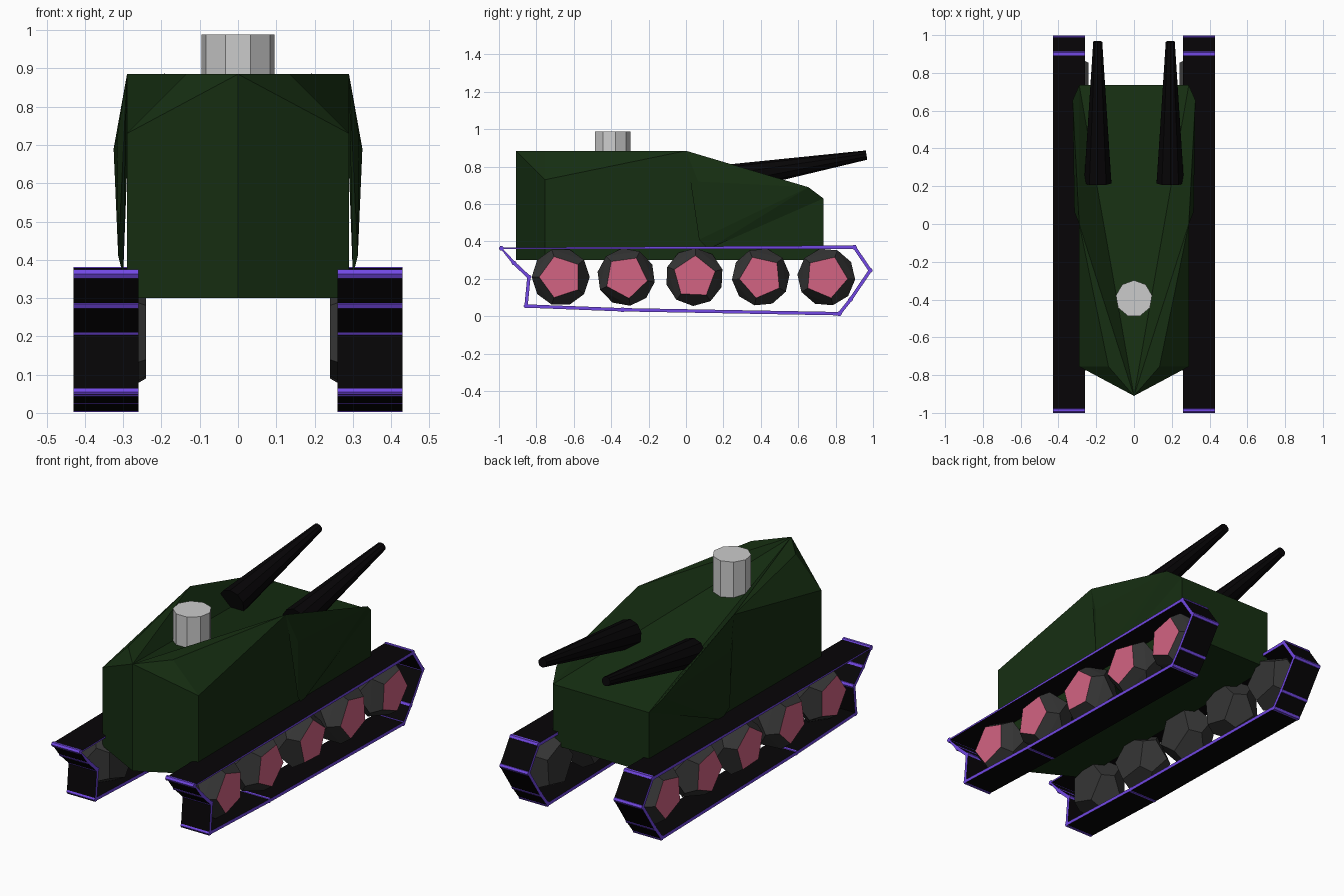
import bpy, bmesh, math
from mathutils import Vector, Matrix

if "Cube" in bpy.data.objects:
    bpy.data.objects.remove(bpy.data.objects["Cube"])


def material(name, rgb):
    m = bpy.data.materials.new(name)
    m.diffuse_color = (*rgb, 1)
    m.use_nodes = True
    m.node_tree.nodes["Principled BSDF"].inputs["Base Color"].default_value = m.diffuse_color
    return m


GREEN = material("hull_green", (0.008, 0.028, 0.006))
BLACK = material("black", (0.002, 0.0015, 0.002))
PURPLE = material("purple_trim", (0.17, 0.065, 0.78))
RUBBER = material("dark_grey", (0.036, 0.036, 0.036))
PINK = material("pink_hub", (0.65, 0.125, 0.225))


def finish(name, bm, mats=(), mirror=True):
    bmesh.ops.recalc_face_normals(bm, faces=bm.faces[:])
    me = bpy.data.meshes.new(name)
    bm.to_mesh(me)
    bm.free()
    for m in mats:
        me.materials.append(m)
    ob = bpy.data.objects.new(name, me)
    bpy.context.collection.objects.link(ob)
    if mirror:
        mod = ob.modifiers.new("mirror", 'MIRROR')
        mod.use_clip = True
    return ob


def hull_of(points):
    bm = bmesh.new()
    for p in points:
        bm.verts.new(p)
    bmesh.ops.convex_hull(bm, input=bm.verts[:])
    loose = [v for v in bm.verts if not v.link_faces]
    bmesh.ops.delete(bm, geom=loose, context='VERTS')
    return bm


# Hull: right half, mirrored; the roof dips between its raised side edges
W, Z0 = 0.29, 0.30
pts = {
    'nose': (0, -0.91, 0.885), 'nose_b': (0, -0.91, Z0),
    'cham': (0.135, -0.755, 0.885), 'cor': (W, -0.755, 0.73), 'cor_b': (W, -0.755, Z0),
    'mid': (W, 0, 0.885), 'rear': (W, 0.735, 0.63), 'rear_b': (W, 0.735, Z0),
    'rc': (0, 0.735, 0.63), 'rc_b': (0, 0.735, Z0),
}
faces = ["nose_b cor_b cor nose", "nose cor cham", "cham cor mid", "nose cham mid",
         "nose mid rear", "nose rear rc", "cor_b rear_b rear mid cor",
         "rear_b rc_b rc rear", "nose_b rc_b rear_b cor_b"]
bm = bmesh.new()
vs = {k: bm.verts.new(p) for k, p in pts.items()}
for f in faces:
    bm.faces.new([vs[k] for k in f.split()])
finish("hull", bm, [GREEN])

# Side armour plates, bulging out from the rear half of the hull
finish("side_armour", hull_of([
    (W, 0, 0.885), (0.316, 0.065, 0.72), (0.325, 0.655, 0.69), (0.313, 0.07, 0.41),
    (0.30, 0.12, 0.36), (W, 0.70, 0.64), (W, 0.735, 0.63)]), [GREEN])

# Hatch cylinder on the roof
bm = bmesh.new()
bmesh.ops.create_cone(bm, cap_ends=True, segments=9, radius1=0.097, radius2=0.097, depth=0.24)
bmesh.ops.translate(bm, verts=bm.verts[:], vec=(0, -0.395, 0.868))
finish("hatch", bm, mirror=False)

# Twin tapered gun barrels
a, b = Vector((0.192, 0.218, 0.735)), Vector((0.192, 0.965, 0.862))
bm = bmesh.new()
bmesh.ops.create_cone(bm, cap_ends=True, segments=10, radius1=0.076, radius2=0.025,
                      depth=(b - a).length)
bmesh.ops.rotate(bm, verts=bm.verts[:], cent=(0, 0, 0),
                 matrix=Vector((0, 0, 1)).rotation_difference(b - a).to_matrix())
bmesh.ops.translate(bm, verts=bm.verts[:], vec=(a + b) / 2)
finish("gun_barrel", bm, [BLACK])

# Track belts: thin black loop with purple rims
profile = [(-0.987, 0.363), (0.90, 0.370), (0.985, 0.245), (0.88, 0.09), (0.82, 0.014),
           (-0.34, 0.035), (-0.855, 0.055), (-0.84, 0.21), (-0.92, 0.285)]
P = [Vector(p) for p in profile]
n, T = len(P), 0.009


def offset_corner(i, d):
    e1 = (P[i] - P[i - 1]).normalized()
    e2 = (P[(i + 1) % n] - P[i]).normalized()
    n1, n2 = Vector((-e1.y, e1.x)), Vector((-e2.y, e2.x))
    return P[i] + (n1 + n2) * d / max(0.8, 1 + n1.dot(n2))


bm = bmesh.new()
out_l, out_r, in_l, in_r = [
    [bm.verts.new((x, *offset_corner(i, d))) for i in range(n)]
    for d in (T, -T) for x in (0.26, 0.43)]
for i in range(n):
    j = (i + 1) % n
    for r1, r2, mi in ((out_l, out_r, 0), (in_l, in_r, 0), (out_l, in_l, 1), (out_r, in_r, 1)):
        bm.faces.new((r1[i], r1[j], r2[j], r2[i])).material_index = mi
finish("track", bm, [BLACK, PURPLE])

# Purple bars across the belt at each bend
bm = bmesh.new()
for p in P:
    bmesh.ops.create_cone(bm, cap_ends=True, segments=6, radius1=0.0135, radius2=0.0135,
                          depth=0.17, matrix=Matrix.Translation((0.345, *p))
                          @ Matrix.Rotation(math.pi / 2, 4, 'Y'))
finish("track_bars", bm, [PURPLE])

# Road wheels: flattened dodecahedra with a pink outer face
for k, y in enumerate((-0.67, -0.32, 0.045, 0.40, 0.75)):
    ring = []
    for x, r, turn in ((0.24, 0.12, 0), (0.30, 0.155, 0), (0.365, 0.155, 0.5), (0.42, 0.115, 0.5)):
        for i in range(5):
            t = math.tau * (i + turn) / 5 + 0.45 * k
            ring.append((x, y + r * math.cos(t), 0.21 + r * math.sin(t)))
    bm = hull_of(ring)
    bmesh.ops.dissolve_limit(bm, angle_limit=0.03, verts=bm.verts[:], edges=bm.edges[:])
    for f in bm.faces:
        f.material_index = int(f.calc_center_median().x > 0.415)
    finish(f"road_wheel_{k + 1}", bm, [RUBBER, PINK])
